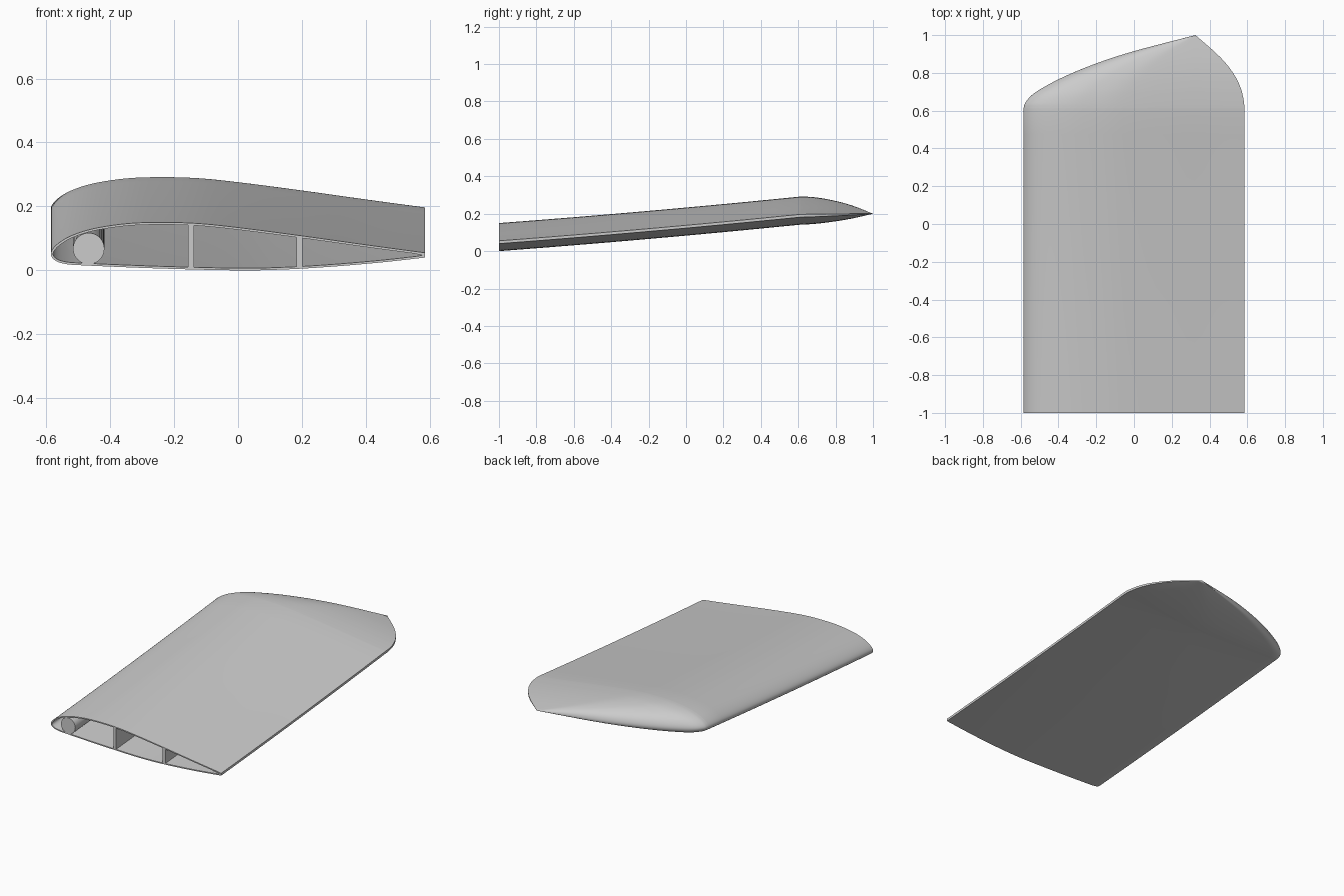
import bpy, bmesh, math
from mathutils import Vector

old = bpy.data.objects.get("Cube")
if old:
    bpy.data.objects.remove(old, do_unlink=True)

ROOT, JOINT, SKIN, AXIS_Z = -1.0, 0.61, 0.007, 0.05

grey = bpy.data.materials.new("light grey")
grey.use_nodes = True
grey.diffuse_color = (0.6, 0.6, 0.6, 1)
grey.node_tree.nodes["Principled BSDF"].inputs["Base Color"].default_value = (0.6, 0.6, 0.6, 1)


def spline(points, steps):
    """Smooth curve through the given points."""
    p = [Vector(q) for q in points]
    p = [2 * p[0] - p[1]] + p + [2 * p[-1] - p[-2]]
    out = []
    for a, b, c, d in zip(p, p[1:], p[2:], p[3:]):
        for i in range(steps):
            t = i / steps
            out.append(0.5 * (2 * b + (c - a) * t + (2 * a - 5 * b + 4 * c - d) * t ** 2
                              + (3 * b - a - 3 * c + d) * t ** 3))
    return out + [p[-2]]


def rise(y):
    """Upward sweep of the wing along its span."""
    t = y - ROOT
    return 0.075 * t + 0.008 * t * t


def section(points, y):
    return [Vector((x, y, z + rise(y))) for x, z in points]


def bridge(bm, a, b):
    n = len(a)
    for i in range(n):
        bm.faces.new((a[i], a[(i + 1) % n], b[(i + 1) % n], b[i]))


def add_rings(bm, rings):
    rows = [[bm.verts.new(v) for v in ring] for ring in rings]
    for a, b in zip(rows, rows[1:]):
        bridge(bm, a, b)
    return rows


def finish(bm, name):
    bmesh.ops.remove_doubles(bm, verts=bm.verts, dist=0.0002)
    bmesh.ops.recalc_face_normals(bm, faces=bm.faces)
    mesh = bpy.data.meshes.new(name)
    bm.to_mesh(mesh)
    bm.free()
    mesh.materials.append(grey)
    obj = bpy.data.objects.new(name, mesh)
    bpy.context.collection.objects.link(obj)
    bpy.ops.object.select_all(action='DESELECT')
    obj.select_set(True)
    bpy.context.view_layer.objects.active = obj
    bpy.ops.object.shade_smooth_by_angle(angle=math.radians(35))


# Airfoil from the upper trailing edge round the nose to the lower trailing edge
airfoil = spline([(.585, .055), (.4, .08), (.2, .108), (0, .134), (-.13, .147), (-.25, .15),
                  (-.35, .146), (-.45, .131), (-.52, .109), (-.565, .082), (-.585, .055),
                  (-.575, .033), (-.54, .02), (-.47, .015), (-.25, .006), (0, 0),
                  (.15, .003), (.3, .012), (.45, .025), (.585, .04)], 5)
nose = min(range(len(airfoil)), key=lambda i: airfoil[i].x)

# Inner side of the skin
inner = []
for i, p in enumerate(airfoil):
    t = (airfoil[min(i + 1, len(airfoil) - 1)] - airfoil[max(i - 1, 0)]).normalized()
    inner.append(p + SKIN * Vector((-t.y, t.x)))
    inner[-1].x = min(inner[-1].x, 0.575)

stations = [ROOT + (JOINT - ROOT) * i / 12 for i in range(13)]

# Wing tip: span position, leading edge, trailing edge
tip = spline([(JOINT, -.585, .585), (.64, -.576, .583), (.68, -.543, .576), (.72, -.485, .565),
              (.78, -.37, .537), (.85, -.2, .487), (.915, 0, .423), (1, .325, .325)], 5)


def tip_ring(y, lead, trail):
    s = (trail - lead) / 1.17
    f = (y - JOINT) / (1 - JOINT)
    base = (AXIS_Z + rise(JOINT)) * (1 - f) + 0.2 * f
    return [Vector(((lead + trail) / 2 + p.x * s, y, base + (p.y - AXIS_Z) * s)) for p in airfoil]


# Hollow skin, open at the root
bm = bmesh.new()
outer_rows = add_rings(bm, [section(airfoil, y) for y in stations] + [tip_ring(*t) for t in tip[1:]])
inner_rows = add_rings(bm, [section(inner, y) for y in stations])
bridge(bm, outer_rows[0], inner_rows[0])
bm.faces.new(inner_rows[-1])
finish(bm, "wing_skin")


def height(points, x):
    """Height of a run of section points at x."""
    pts = sorted(points, key=lambda p: p.x)
    for a, b in zip(pts, pts[1:]):
        if a.x <= x <= b.x:
            return a.y + (b.y - a.y) * (x - a.x) / max(b.x - a.x, 1e-6)
    return pts[-1].y


def beam(name, points):
    bm = bmesh.new()
    rows = add_rings(bm, [section(points, y) for y in stations])
    bm.faces.new(rows[0])
    bm.faces.new(rows[-1])
    finish(bm, name)


# Two upright spars between the skins
upper, lower = inner[:nose + 1], inner[nose:]
for name, x in (("middle_spar", -0.147), ("rear_spar", 0.192)):
    a, b = x - 0.009, x + 0.009
    beam(name, [(a, height(lower, a) - .002), (b, height(lower, b) - .002),
                (b, height(upper, b) + .002), (a, height(upper, a) + .002)])

# Round rod behind the leading edge
angles = [2 * math.pi * i / 40 for i in range(40)]
beam("leading_rod", [(-0.467 + 0.049 * math.cos(a), 0.068 + 0.049 * math.sin(a)) for a in angles])
